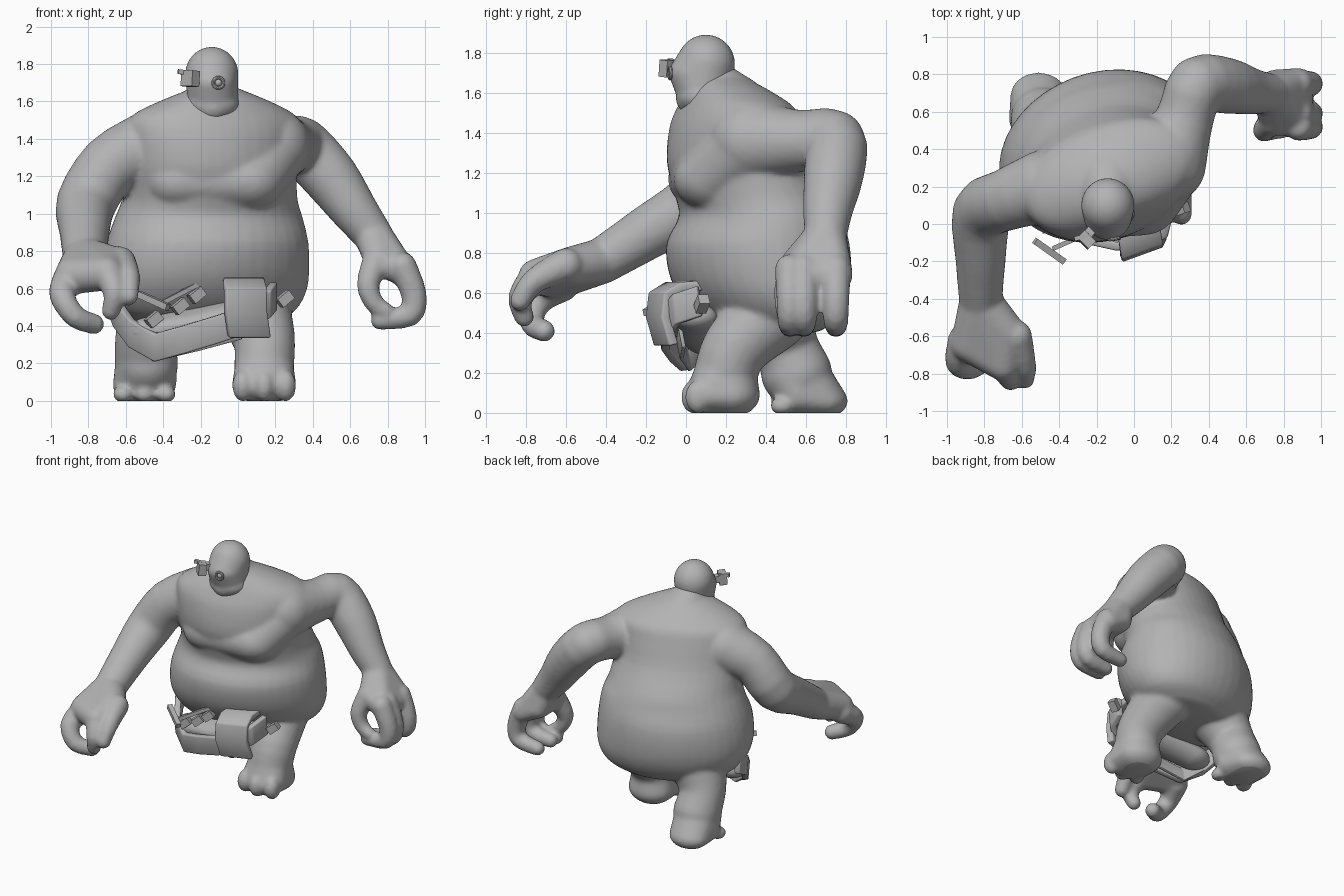
import bpy, bmesh, math
from mathutils import Vector, Matrix

cube = bpy.data.objects.get("Cube")
if cube:
    bpy.data.objects.remove(cube, do_unlink=True)

# One clay colour for everything
clay = bpy.data.materials.new("clay_grey")
clay.use_nodes = True
tone = (.45, .45, .45, 1)
clay.diffuse_color = tone
clay.node_tree.nodes["Principled BSDF"].inputs["Base Color"].default_value = tone

# Unit sphere directions used by every rounded volume
probe = bmesh.new()
bmesh.ops.create_icosphere(probe, subdivisions=4, radius=1)
DIRECTIONS = [v.co.copy() for v in probe.verts]
probe.free()


def hull(bm, blobs, turn=0):
    """Convex skin around spheres (x, y, z, r) or ellipsoids (x, y, z, rx, ry, rz)."""
    spin = Matrix.Rotation(math.radians(turn), 3, 'Z')
    verts = []
    for blob in blobs:
        centre = Vector(blob[:3])
        size = blob[3:] if len(blob) > 4 else [blob[3]] * 3
        for d in DIRECTIONS:
            offset = Vector([a * s for a, s in zip(d, size)])
            verts.append(bm.verts.new(centre + spin @ offset))
    bmesh.ops.convex_hull(bm, input=verts)
    loose = [v for v in verts if v.is_valid and not v.link_faces]
    bmesh.ops.delete(bm, geom=loose, context='VERTS')


def refine(rows, steps=3):
    """Smooth in-between rows through the given ones."""
    rows = [rows[0]] + list(rows) + [rows[-1]]
    out = []
    for a, b, c, d in zip(rows, rows[1:], rows[2:], rows[3:]):
        for s in range(steps):
            t = s / steps
            out.append([q + t / 2 * (r - p + t * (2 * p - 5 * q + 4 * r - u + t * (3 * (q - r) + u - p)))
                        for p, q, r, u in zip(a, b, c, d)])
    return out + [list(rows[-1])]


def chain(bm, blobs, turn=0):
    """Soft limb made of hulls between neighbouring blobs."""
    blobs = refine(blobs)
    for pair in zip(blobs, blobs[1:]):
        hull(bm, pair, turn)


def add_object(name, bm):
    bmesh.ops.recalc_face_normals(bm, faces=bm.faces[:])
    mesh = bpy.data.meshes.new(name)
    bm.to_mesh(mesh)
    bm.free()
    mesh.materials.append(clay)
    obj = bpy.data.objects.new(name, mesh)
    bpy.context.collection.objects.link(obj)
    return obj


def smooth(obj, angle=40):
    bpy.ops.object.select_all(action='DESELECT')
    obj.select_set(True)
    bpy.context.view_layer.objects.active = obj
    bpy.ops.object.shade_smooth_by_angle(angle=math.radians(angle))


def fuse(obj, voxel, rounds):
    """Melt overlapping volumes into one soft skin and flatten it on the ground."""
    remesh = obj.modifiers.new("fuse", 'REMESH')
    remesh.mode = 'VOXEL'
    remesh.voxel_size = voxel
    relax = obj.modifiers.new("relax", 'SMOOTH')
    relax.factor = .5
    relax.iterations = rounds
    deps = bpy.context.evaluated_depsgraph_get()
    mesh = bpy.data.meshes.new_from_object(obj.evaluated_get(deps))
    obj.modifiers.clear()
    bm = bmesh.new()
    bm.from_mesh(mesh)
    bmesh.ops.bisect_plane(bm, geom=bm.verts[:] + bm.edges[:] + bm.faces[:],
                           plane_co=(0, 0, 0), plane_no=(0, 0, 1), clear_inner=True)
    bmesh.ops.holes_fill(bm, edges=[e for e in bm.edges if e.is_boundary])
    bm.to_mesh(mesh)
    bm.free()
    obj.data = mesh
    if not mesh.materials:
        mesh.materials.append(clay)
    smooth(obj, 60)


def ribbon(name, points, across, thickness):
    """Thick strip following points, as wide as the vector across."""
    bm = bmesh.new()
    half = Vector(across) / 2
    rows = [(bm.verts.new(Vector(p) - half), bm.verts.new(Vector(p) + half)) for p in points]
    for (a, b), (c, d) in zip(rows, rows[1:]):
        bm.faces.new((a, b, d, c))
    obj = add_object(name, bm)
    solid = obj.modifiers.new("thickness", 'SOLIDIFY')
    solid.thickness = thickness
    solid.offset = 0
    bevel = obj.modifiers.new("soft_edges", 'BEVEL')
    bevel.width = thickness / 5
    bevel.segments = 2
    smooth(obj)


def bar(name, start, end, width):
    """Square bar between two points."""
    start, end = Vector(start), Vector(end)
    along = end - start
    bm = bmesh.new()
    bmesh.ops.create_cube(bm, size=1)
    bm.transform(Matrix.Translation((start + end) / 2) @ along.to_track_quat('Z', 'Y').to_matrix().to_4x4()
                 @ Matrix.Diagonal((width, width, along.length, 1)))
    add_object(name, bm)


body = bmesh.new()

# Torso: flat oval slices from groin to neck, turned toward the left
slices = [(.42, .42, .38, .25), (.48, .41, .49, .33), (.58, .39, .55, .40), (.7, .37, .565, .44),
          (.85, .36, .55, .445), (.98, .37, .515, .39), (1.08, .34, .48, .38), (1.25, .27, .47, .35),
          (1.42, .25, .48, .31), (1.52, .25, .46, .27), (1.6, .22, .3, .2), (1.66, .19, .13, .13)]
chain(body, [(-.17 + .05 * max(0, z - .7), y, z, rx, ry, .03) for z, y, rx, ry in slices], 20)
# Broad chest overhanging the belly
hull(body, [(-.31, .11, 1.17, .2, .2, .16), (.05, .14, 1.17, .2, .2, .16),
            (.19, .32, 1.35, .19), (-.46, .2, 1.36, .17)])

# Left arm, reaching back and then down
chain(body, [(.18, .32, 1.36, .205), (.27, .56, 1.36, .155), (.34, .74, 1.36, .155),
             (.49, .74, 1.2, .15), (.62, .71, 1.02, .125), (.72, .7, .89, .105)])
hull(body, [(.72, .7, .89, .1), (.75, .55, .75, .075), (.75, .75, .75, .075),
            (.88, .54, .69, .075), (.88, .76, .69, .075)])
for y in (.52, .59, .75):
    chain(body, [(.88, y, .72, .075), (.94, y, .57, .068), (.92, y, .46, .062), (.76, y, .43, .052)])
chain(body, [(.74, .55, .75, .075), (.695, .5, .62, .06), (.73, .5, .52, .052), (.79, .5, .48, .045)])

# Right arm, elbow out and forearm forward
chain(body, [(-.48, .2, 1.35, .195), (-.68, .13, 1.26, .165), (-.81, .06, 1.06, .16),
             (-.82, -.18, .91, .135), (-.82, -.42, .76, .115)])
hull(body, [(-.82, -.42, .76, .115), (-.68, -.58, .73, .1), (-.88, -.64, .67, .1), (-.7, -.75, .68, .09)])
chain(body, [(-.91, -.62, .64, .085), (-.94, -.74, .56, .068), (-.87, -.77, .45, .06), (-.77, -.71, .41, .055)])
chain(body, [(-.7, -.74, .69, .085), (-.66, -.83, .58, .06), (-.68, -.81, .48, .05)])
chain(body, [(-.63, -.6, .74, .085), (-.585, -.76, .66, .062), (-.585, -.83, .56, .052)])

# Legs and feet with three toes each
chain(body, [(.08, .42, .5, .2), (.14, .25, .33, .165), (.14, .2, .2, .16)])
hull(body, [(.14, .2, .22, .15), (.14, .11, .09, .17, .11, .1), (.14, .23, .09, .17, .14, .11)])
chain(body, [(-.42, .45, .5, .2), (-.49, .49, .35, .165), (-.49, .56, .2, .17)])
hull(body, [(-.49, .54, .2, .165), (-.5, .56, .08, .17, .1, .1), (-.51, .69, .06, .15, .12, .085)])
for step in (-1, 0, 1):
    hull(body, [(.14 + step * .115, .04 + .02 * abs(step), .08, .056, .065, .085)])
    hull(body, [(-.5 + step * .115, .48, .035, .055, .06, .045)])

# Neck
hull(body, [(-.14, .16, 1.62, .13), (-.14, .22, 1.5, .2)])
fuse(add_object("body", body), .015, 7)

# Head leaning forward, with a heavy jaw
head = bmesh.new()
hull(head, [(-.14, .1, 1.745, .142, .145, .147), (-.14, .05, 1.7, .13, .135, .1), (-.135, .08, 1.61, .135, .13, .11)])
hull(head, [(-.135, .08, 1.585, .143, .13, .1), (-.135, .05, 1.57, .1, .1, .085)])
fuse(add_object("head", head), .012, 3)

# Left eye: ball in a ringed socket
eye = bmesh.new()
hull(eye, [(-.105, -.07, 1.7, .02)])
smooth(add_object("eye", eye))
bpy.ops.mesh.primitive_torus_add(location=(-.105, -.08, 1.7), rotation=(math.pi / 2, 0, .15),
                                 major_radius=.028, minor_radius=.009,
                                 major_segments=24, minor_segments=8)
ring = bpy.context.object
ring.name = "eye_socket"
ring.data.materials.append(clay)
smooth(ring)

# Bolted piece over the right eye
bar("eye_patch_stem", (-.2, .0, 1.72), (-.26, -.07, 1.73), .05)
bar("eye_patch_plate", (-.235, -.065, 1.72), (-.275, -.105, 1.725), .085)
bar("eye_patch_spike", (-.24, -.06, 1.75), (-.32, -.08, 1.76), .025)

# Sagging belt that holds the pouch open below the belly
ribbon("belt", [(-.67, .32, .53), (-.65, .2, .47), (-.57, .07, .36), (-.44, -.02, .285), (-.28, -.07, .33),
                (-.1, -.11, .385), (.06, -.11, .44), (.16, -.05, .52), (.19, .07, .56)],
       (0, -.02, .15), .045)
# Folded flap over the belt
ribbon("belt_flap", [(.03, .1, .64), (.03, -.06, .63), (.04, -.13, .59), (.04, -.14, .48), (.06, -.1, .34)],
       (.22, .08, 0), .05)
# Pouch floor and hanging cloth
pouch = bmesh.new()
hull(pouch, [(-.45, .1, .37, .14, .11, .08), (-.22, .06, .41, .15, .12, .07), (.06, .05, .48, .1, .11, .07)])
smooth(add_object("pouch", pouch))
ribbon("loincloth", [(-.58, .1, .36), (-.45, .01, .26), (-.2, -.03, .32), (.02, -.02, .38)], (0, -.02, .1), .02)

# Tools and scraps in the pouch
bar("tool_handle", (-.53, -.09, .57), (-.375, -.2, .5), .035)
bar("tool_shaft", (-.43, -.13, .51), (-.18, -.02, .64), .025)
for place, (x, y, z) in enumerate([(-.31, -.06, .5), (-.22, -.06, .56), (-.45, -.02, .43), (.25, .07, .54)]):
    bar("scrap_%d" % (place + 1), (x - .03, y, z - .02), (x + .03, y + .02, z + .03), .055)
